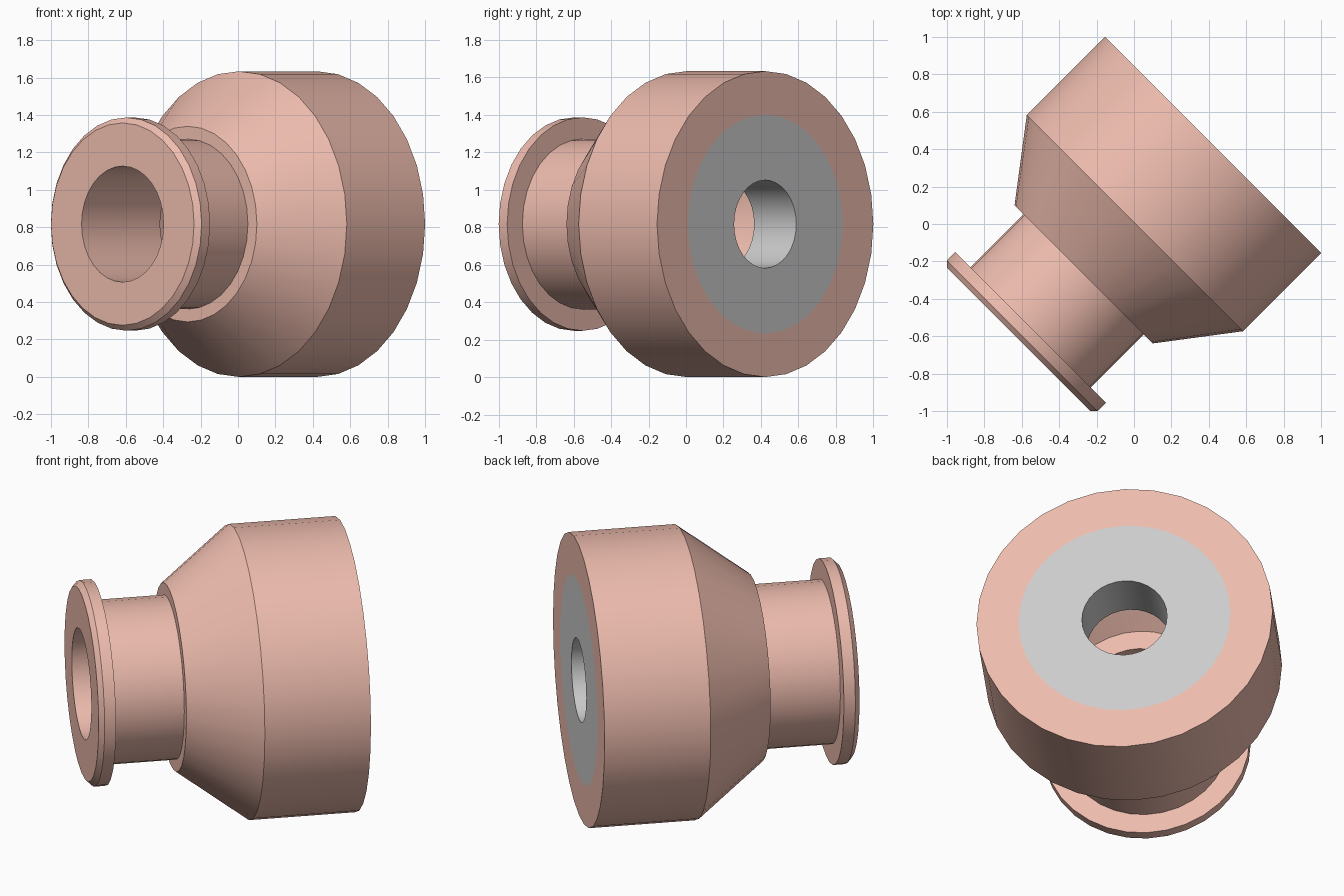
import bpy, bmesh
from math import sin, cos, pi
from mathutils import Vector

if "Cube" in bpy.data.objects:
    bpy.data.objects.remove(bpy.data.objects["Cube"])

SIDES = 32
AXIS = Vector((1, 1, 0)).normalized()
SIDE = Vector((1, -1, 0)).normalized()
UP = Vector((0, 0, 1))
CENTRE = Vector((0, 0, 0.817))


def lathe(name, profile, material=None):
    """Turn a closed (distance along axis, radius) profile around the diagonal axis."""
    bm = bmesh.new()
    rings = []
    for i in range(SIDES):
        a = 2 * pi * i / SIDES
        out = SIDE * cos(a) + UP * sin(a)
        rings.append([bm.verts.new(CENTRE + AXIS * t + out * r) for t, r in profile])
    n = len(profile)
    for i in range(SIDES):
        a, b = rings[i], rings[(i + 1) % SIDES]
        for j in range(n):
            k = (j + 1) % n
            bm.faces.new((a[j], a[k], b[k], b[j]))
    bmesh.ops.recalc_face_normals(bm, faces=bm.faces)
    mesh = bpy.data.meshes.new(name)
    bm.to_mesh(mesh)
    bm.free()
    obj = bpy.data.objects.new(name, mesh)
    bpy.context.collection.objects.link(obj)
    if material:
        mesh.materials.append(material)
    bpy.ops.object.select_all(action='DESELECT')
    obj.select_set(True)
    bpy.context.view_layer.objects.active = obj
    bpy.ops.object.shade_smooth_by_angle()
    return obj


pink = bpy.data.materials.new("pink")
pink.diffuse_color = (0.85, 0.50, 0.42, 1)
pink.use_nodes = True
pink.node_tree.nodes["Principled BSDF"].inputs["Base Color"].default_value = pink.diffuse_color

# Hollow housing: flange, neck, cone and drum outside; bore and cavity inside
lathe("housing", [
    (-0.873, 0.31), (-0.873, 0.541), (-0.845, 0.57), (-0.781, 0.57),
    (-0.781, 0.455), (-0.38, 0.455), (-0.38, 0.523), (0.006, 0.817),
    (0.598, 0.817), (0.598, 0.585), (-0.06, 0.585), (-0.28, 0.42),
    (-0.28, 0.31),
], pink)

# Grey ring closing the wide end
lathe("end_plug", [(0.28, 0.235), (0.28, 0.585), (0.598, 0.585), (0.598, 0.235)])
